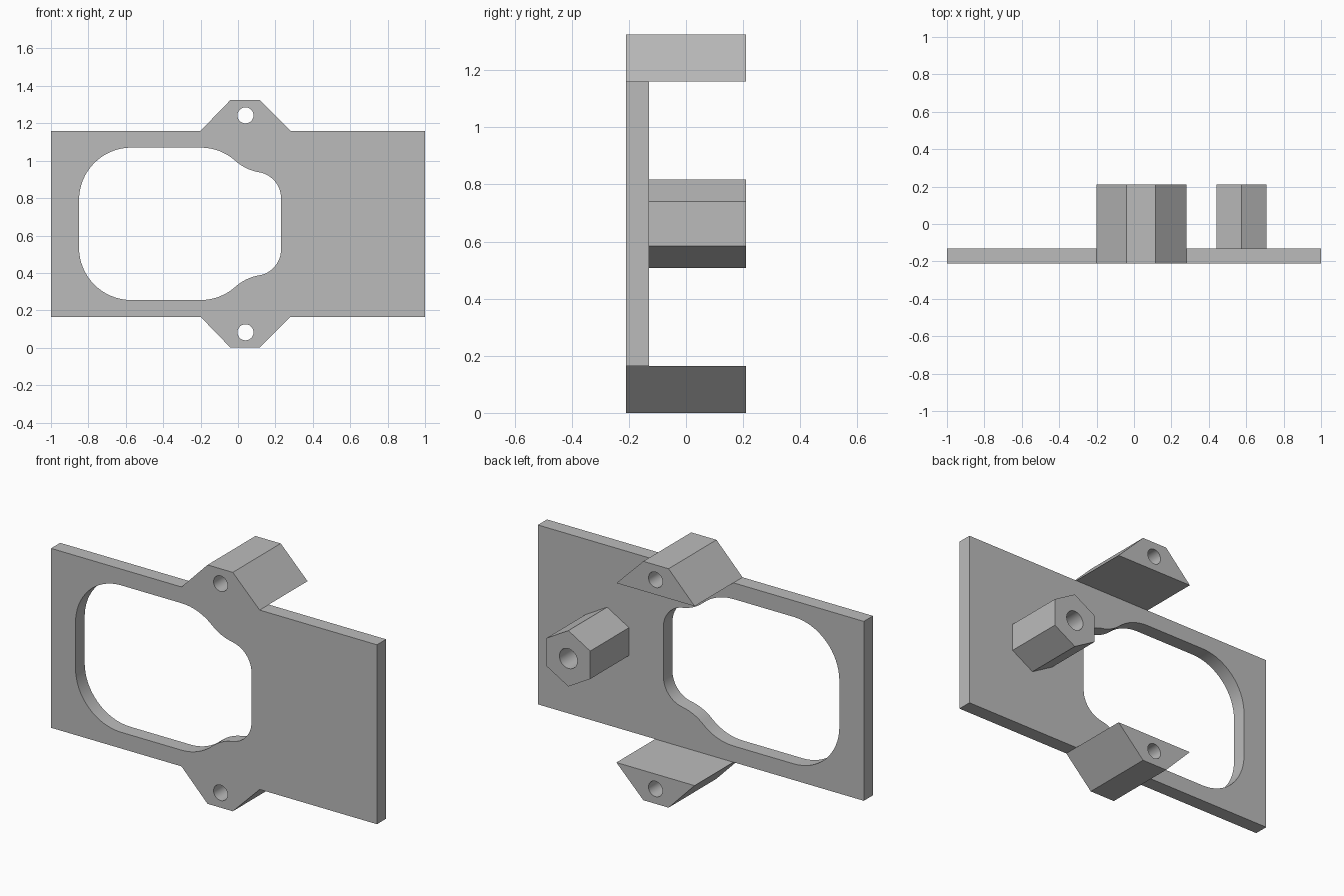
import bpy
import bmesh
from math import sin, cos, pi, sqrt, atan2
from mathutils import Vector

cube = bpy.data.objects.get("Cube")
if cube:
    bpy.data.objects.remove(cube, do_unlink=True)

MID = 0.6625                         # height of the symmetry plane
FRONT, PLATE_BACK, BACK = -0.21, -0.13, 0.21

grey = bpy.data.materials.new("plain grey")
grey.use_nodes = True
colour = (0.5, 0.5, 0.5, 1)
grey.diffuse_color = colour
grey.node_tree.nodes["Principled BSDF"].inputs["Base Color"].default_value = colour


def arc(centre, radius, start, end, steps):
    """Points on an arc, given in x and height."""
    angles = [start + (end - start) * i / steps for i in range(steps + 1)]
    return [(centre[0] + radius * cos(a), centre[1] + radius * sin(a)) for a in angles]


def circle(centre, radius, sides=32):
    return arc(centre, radius, 0, 2 * pi, sides)[:-1]


def mirrored(half):
    """Close a half outline by reflecting it in the symmetry plane."""
    return half + [(x, -z) for x, z in reversed(half)]


def prism(name, loops, y0, y1):
    """Extrude an outline with holes along y."""
    bm = bmesh.new()
    for loop in loops:
        verts = [bm.verts.new((x, y0, z + MID)) for x, z in loop]
        for a, b in zip(verts, verts[1:] + verts[:1]):
            bm.edges.new((a, b))
    bmesh.ops.triangle_fill(bm, use_beauty=True, edges=bm.edges[:], normal=(0, -1, 0))
    extruded = bmesh.ops.extrude_face_region(bm, geom=bm.faces[:], use_keep_orig=True)
    moved = [v for v in extruded["geom"] if isinstance(v, bmesh.types.BMVert)]
    bmesh.ops.translate(bm, verts=moved, vec=(0, y1 - y0, 0))
    bmesh.ops.recalc_face_normals(bm, faces=bm.faces[:])
    mesh = bpy.data.meshes.new(name)
    bm.to_mesh(mesh)
    bm.free()
    mesh.materials.append(grey)
    obj = bpy.data.objects.new(name, mesh)
    bpy.context.collection.objects.link(obj)
    bpy.ops.object.select_all(action="DESELECT")
    obj.select_set(True)
    bpy.context.view_layer.objects.active = obj
    bpy.ops.object.shade_smooth_by_angle(angle=pi / 6)
    return obj


# Window: large corner arc, S-shaped shoulder, small corner arc
big, small, neck = 0.28, 0.14, 0.25
left_c, mid_c, right_c = Vector((-0.57, 0.1275)), Vector((-0.2, 0.1275)), Vector((0.09, 0.1375))
span = right_c - mid_c
d1, d2, d = big + neck, small + neck, span.length
along = (d1 * d1 - d2 * d2 + d * d) / (2 * d)
u = span.normalized()
neck_c = mid_c + u * along + Vector((-u.y, u.x)) * sqrt(d1 * d1 - along * along)
to_mid, to_right = neck_c - mid_c, neck_c - right_c
a1, a2 = atan2(to_mid.y, to_mid.x), atan2(to_right.y, to_right.x)
window = mirrored(
    arc(left_c, big, pi, pi / 2, 16)
    + arc(mid_c, big, pi / 2, a1, 8)
    + arc(neck_c, neck, a1 - pi, a2 - pi, 8)[1:]
    + arc(right_c, small, a2, 0, 12)[1:])

# Plate with its ears flush at the front
edge, tip = 0.4975, 0.6625
ear = [(-0.2, edge), (-0.04, tip), (0.115, tip), (0.28, edge)]
outline = mirrored([(-1, edge)] + ear + [(1, edge)])
holes = [circle((0.04, side * 0.58), 0.043) for side in (1, -1)]
prism("plate", [outline, window] + holes, FRONT, PLATE_BACK)

# Mounting lugs carried on behind the ears
for side, name, hole in ((1, "upper_lug", holes[0]), (-1, "lower_lug", holes[1])):
    prism(name, [[(x, side * z) for x, z in ear], hole], PLATE_BACK, BACK)

# Hexagonal standoff with a blind bore
hexagon = arc((0.575, 0), 0.155, pi / 2, pi / 2 + 2 * pi, 6)[:-1]
prism("hex_standoff", [hexagon, circle((0.575, 0), 0.055)], PLATE_BACK, BACK)
